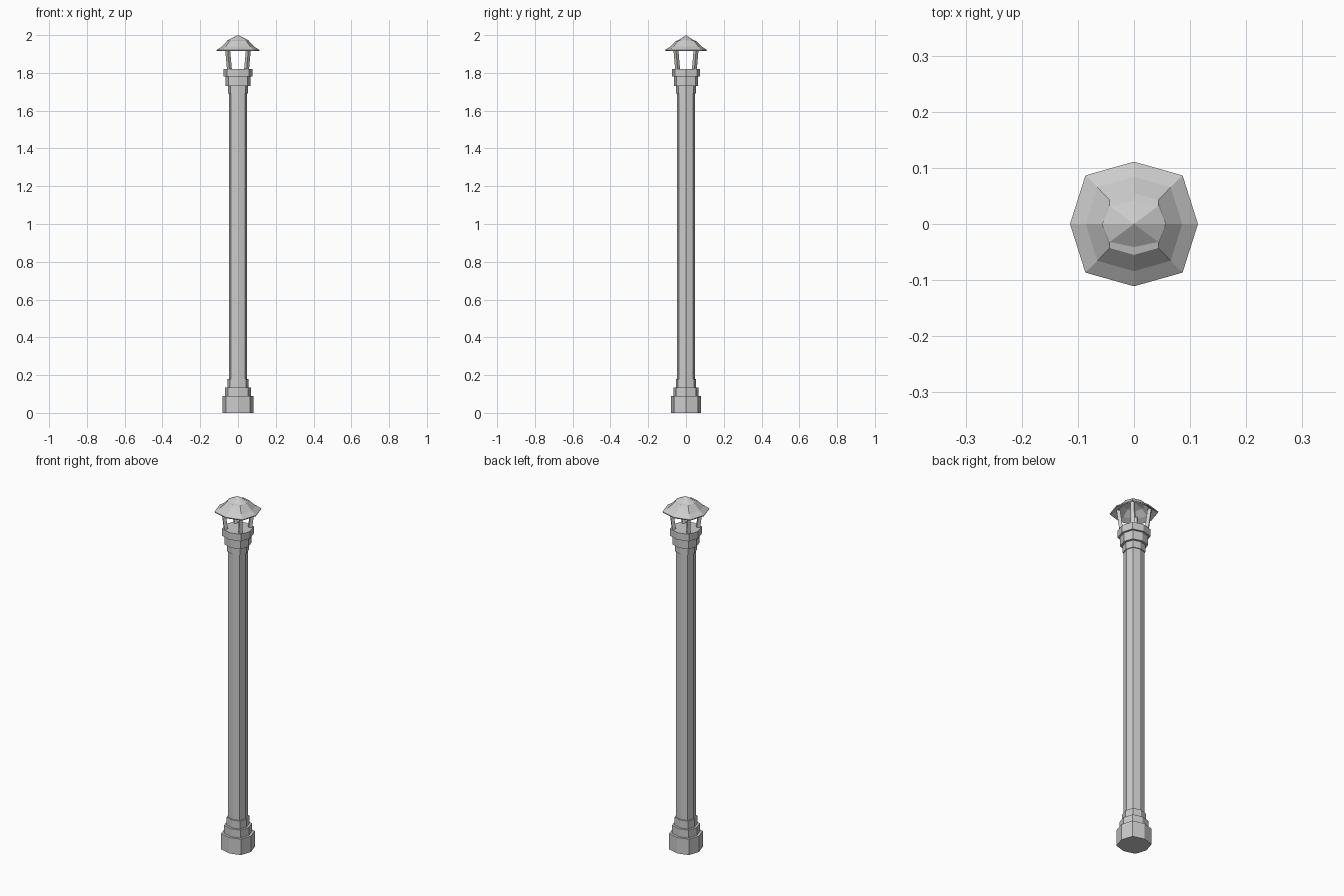
import bpy
import bmesh

if "Cube" in bpy.data.objects:
    bpy.data.objects.remove(bpy.data.objects["Cube"])

# unit cross-section shared by all tiers: a slightly squared octagon
OCT = [(1, 0), (.76, .78), (0, 1), (-.76, .78), (-1, 0), (-.76, -.78), (0, -1), (.76, -.78)]


def finish(name, bm):
    bmesh.ops.recalc_face_normals(bm, faces=bm.faces)
    me = bpy.data.meshes.new(name)
    bm.to_mesh(me)
    bm.free()
    ob = bpy.data.objects.new(name, me)
    bpy.context.collection.objects.link(ob)
    return ob


def bridge(bm, a, b):
    n = len(a)
    for i in range(n):
        bm.faces.new((a[i], a[(i + 1) % n], b[(i + 1) % n], b[i]))


def ring(bm, rx, ry, z):
    return [bm.verts.new((x * rx, y * ry, z)) for x, y in OCT]


def prism(name, r, z0, z1):
    bm = bmesh.new()
    a, b = ring(bm, r, r * .975, z0), ring(bm, r, r * .975, z1)
    bridge(bm, a, b)
    bm.faces.new(a)
    bm.faces.new(b)
    return finish(name, bm)


# base tiers, shaft and collar tiers
for name, r, z0, z1 in [
    ("base_foot", .082, 0, .09),
    ("base_middle", .068, .09, .135),
    ("base_top", .055, .135, .18),
    ("shaft", .048, .18, 1.69),
    ("collar_lower", .053, 1.69, 1.73),
    ("collar_middle", .066, 1.73, 1.78),
    ("collar_upper", .077, 1.78, 1.82),
]:
    prism(name, r, z0, z1)

# four corner posts leaning outwards
for sx, label_x in ((-1, "left"), (1, "right")):
    for sy, label_y in ((-1, "front"), (1, "back")):
        bm = bmesh.new()
        loops = []
        for c, z in ((.045, 1.815), (.056, 1.935)):
            h = .013
            loops.append([bm.verts.new((sx * c + dx * h, sy * c * .975 + dy * h, z))
                          for dx, dy in ((1, 0), (0, 1), (-1, 0), (0, -1))])
        bridge(bm, *loops)
        bm.faces.new(loops[0])
        bm.faces.new(loops[1])
        finish("post_%s_%s" % (label_y, label_x), bm)

# hollow roof: outer skin from the tip to the rim, then back up inside
bm = bmesh.new()
outer = [(.057, .041, 1.972), (.057, .055, 1.969), (.086, .084, 1.939), (.114, .111, 1.921)]
inner = [(.112, .109, 1.915), (.083, .081, 1.933), (.053, .051, 1.962)]
rings = [ring(bm, *p) for p in outer + inner]
for a, b in zip(rings, rings[1:]):
    bridge(bm, a, b)
for loop, z in ((rings[0], 2.0), (rings[-1], 1.985)):
    tip = bm.verts.new((0, 0, z))
    for i in range(8):
        bm.faces.new((tip, loop[i], loop[(i + 1) % 8]))
bmesh.ops.remove_doubles(bm, verts=bm.verts, dist=.0001)
finish("roof", bm)
